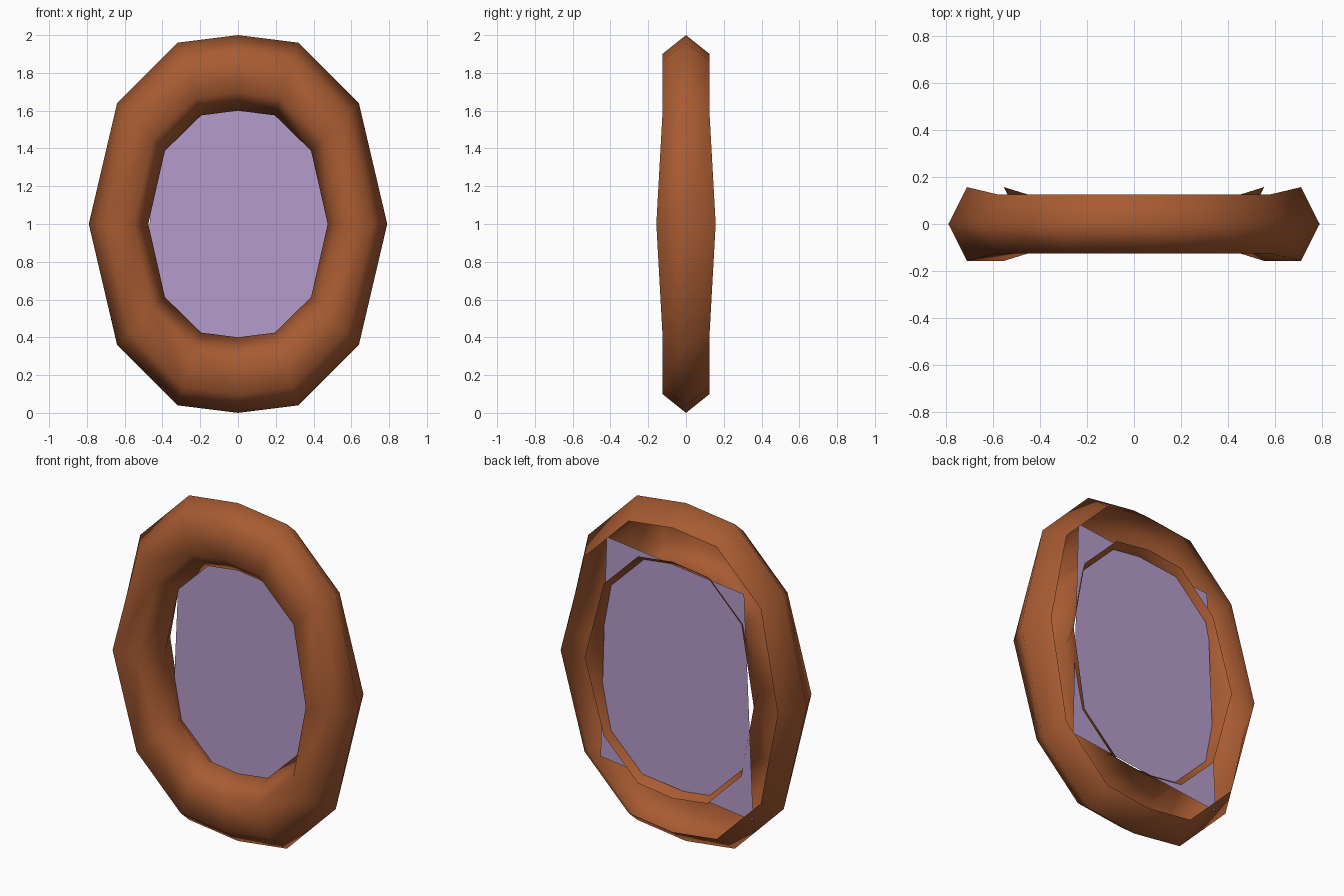
import bpy
import bmesh
from mathutils import Vector

cube = bpy.data.objects.get("Cube")
if cube:
    bpy.data.objects.remove(cube, do_unlink=True)


def material(name, rgb):
    mat = bpy.data.materials.new(name)
    mat.use_nodes = True
    mat.diffuse_color = (*rgb, 1)
    mat.node_tree.nodes["Principled BSDF"].inputs["Base Color"].default_value = (*rgb, 1)
    return mat


def finish(bm, name, mat, smooth):
    mesh = bpy.data.meshes.new(name)
    bm.to_mesh(mesh)
    bm.free()
    for poly in mesh.polygons:
        poly.use_smooth = smooth
    mesh.materials.append(mat)
    obj = bpy.data.objects.new(name, mesh)
    bpy.context.collection.objects.link(obj)
    return obj


def full_loop(quarter):
    """Mirror a quarter outline (top to side) into a closed loop."""
    right = quarter + [(x, -z) for x, z in quarter[-2::-1]]
    return right + [(-x, z) for x, z in right[-2:0:-1]]


# Oval frame: an open-backed channel swept around the outline
outer = full_loop([(0, 1.0), (0.32, 0.96), (0.64, 0.64), (0.79, 0)])
inner = full_loop([(0, 0.6), (0.195, 0.575), (0.387, 0.387), (0.475, 0)])
section = [(0.75, 1), (1, 0), (0.75, -1), (0.25, -1), (0, 0), (0.25, 1)]

bm = bmesh.new()
rings = []
for (ox, oz), (ix, iz) in zip(outer, inner):
    depth = 0.157 if abs(oz) < 0.01 else 0.125
    rings.append([bm.verts.new((ix + (ox - ix) * t, d * depth, 1 + iz + (oz - iz) * t))
                  for t, d in section])
for i, ring in enumerate(rings):
    after = rings[(i + 1) % len(rings)]
    for j in range(len(section) - 1):
        bm.faces.new((ring[j], after[j], after[j + 1], ring[j + 1]))
bmesh.ops.recalc_face_normals(bm, faces=bm.faces)
# Turn the channel so its front face points forward
front = min(bm.faces, key=lambda f: f.calc_center_median().y)
if front.normal.y > 0:
    bmesh.ops.reverse_faces(bm, faces=bm.faces)
finish(bm, "oval_frame", material("warm brown wood", (0.39, 0.105, 0.032)), True)

# Flat glass panel, with corners reaching into the channel
bm = bmesh.new()
corners = [(0.46, 0.71), (-0.44, 0.61), (-0.5, -0.715), (0.5, -0.6)]
bm.faces.new([bm.verts.new(Vector((x, 0.085, 1 + z))) for x, z in corners])
bmesh.ops.recalc_face_normals(bm, faces=bm.faces)
if next(iter(bm.faces)).normal.y > 0:
    bmesh.ops.reverse_faces(bm, faces=bm.faces)
finish(bm, "glass_panel", material("pale lilac glass", (0.46, 0.33, 0.6)), False)
